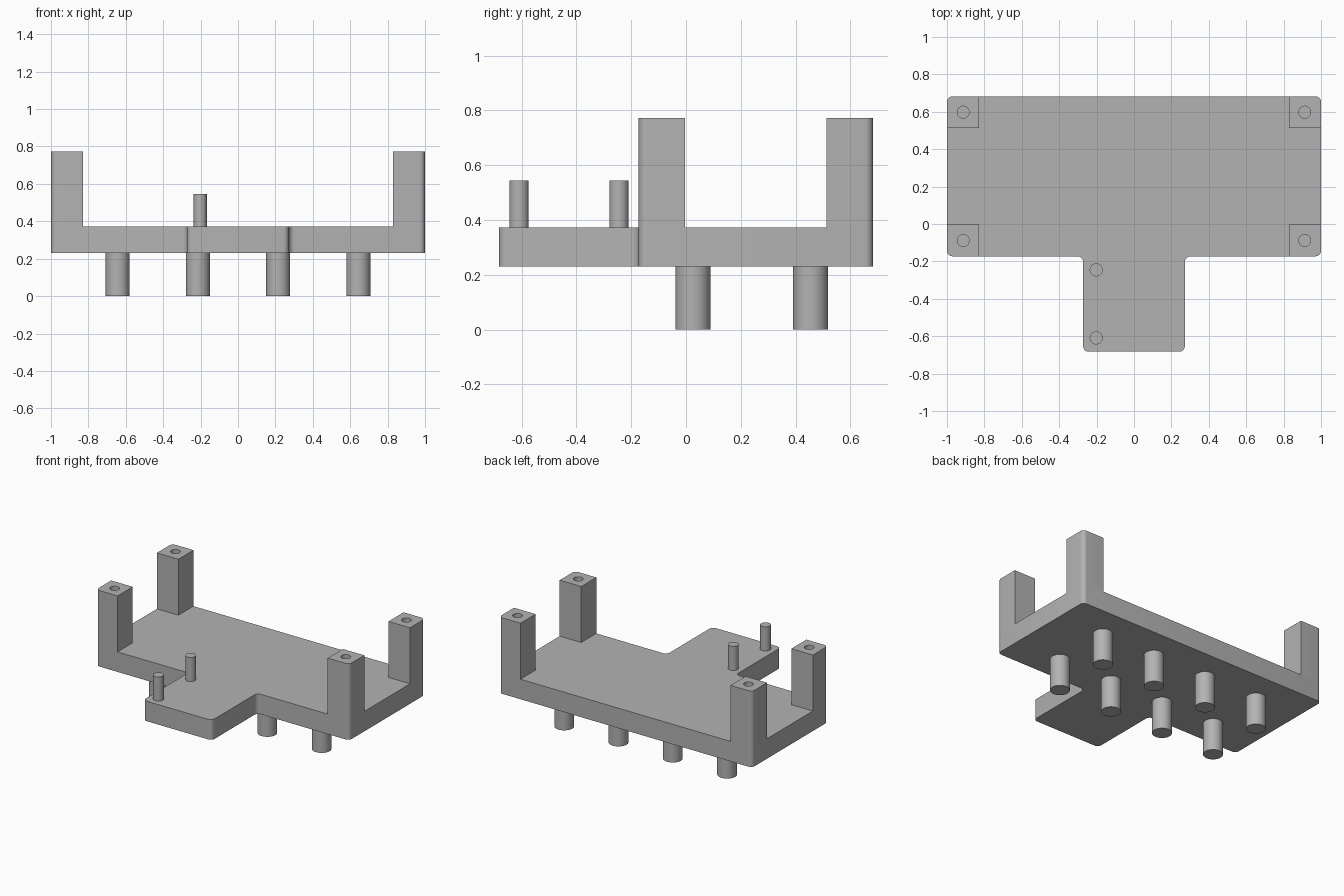
import bpy, bmesh, math

if "Cube" in bpy.data.objects:
    bpy.data.objects.remove(bpy.data.objects["Cube"], do_unlink=True)

grey = bpy.data.materials.new("plain_grey")
grey.use_nodes = True
grey.diffuse_color = (0.45, 0.45, 0.45, 1)
grey.node_tree.nodes["Principled BSDF"].inputs["Base Color"].default_value = grey.diffuse_color

BASE, DECK, POST_TOP, PIN_TOP = 0.23, 0.373, 0.773, 0.545
BACK, STEP, FRONT = 0.683, -0.173, -0.683
TAB, POST, CORNER = 0.272, 0.17, 0.03


def finish(bm, name):
    bmesh.ops.recalc_face_normals(bm, faces=bm.faces)
    mesh = bpy.data.meshes.new(name)
    bm.to_mesh(mesh)
    bm.free()
    mesh.materials.append(grey)
    obj = bpy.data.objects.new(name, mesh)
    bpy.context.collection.objects.link(obj)
    return obj


def activate(obj):
    bpy.ops.object.select_all(action='DESELECT')
    obj.select_set(True)
    bpy.context.view_layer.objects.active = obj


def smooth(obj):
    activate(obj)
    bpy.ops.object.shade_smooth_by_angle(angle=math.radians(35))


def prism(name, outline, z0, z1, rounded=lambda x, y: True):
    """Extrude an outline and round the chosen upright edges."""
    bm = bmesh.new()
    face = bm.faces.new([bm.verts.new((x, y, z0)) for x, y in outline])
    ext = bmesh.ops.extrude_face_region(bm, geom=[face])["geom"]
    bmesh.ops.translate(bm, vec=(0, 0, z1 - z0),
                        verts=[v for v in ext if isinstance(v, bmesh.types.BMVert)])
    upright = [e for e in bm.edges
               if abs(e.verts[0].co.z - e.verts[1].co.z) > 0.01
               and rounded(e.verts[0].co.x, e.verts[0].co.y)]
    bmesh.ops.bevel(bm, geom=upright, offset=CORNER, segments=6,
                    profile=0.5, affect='EDGES')
    return finish(bm, name)


def cylinder(name, x, y, z0, z1, radius):
    bm = bmesh.new()
    bmesh.ops.create_cone(bm, cap_ends=True, segments=40, radius1=radius,
                          radius2=radius, depth=z1 - z0)
    bmesh.ops.translate(bm, vec=(x, y, (z0 + z1) / 2), verts=bm.verts)
    return finish(bm, name)


# T-shaped base plate
half = [(TAB, FRONT), (TAB, STEP), (1, STEP), (1, BACK)]
smooth(prism("base_plate", half + [(-x, y) for x, y in reversed(half)], BASE, DECK))

# Corner posts with a blind screw hole in each top
for side, sx in (("right", -1), ("left", 1)):
    for end, y, inward in (("front", STEP, 1), ("back", BACK, -1)):
        xi, yi = sx * (1 - POST), y + inward * POST
        post = prism(f"{end}_{side}_post", [(sx, y), (xi, y), (xi, yi), (sx, yi)],
                     DECK, POST_TOP,
                     lambda px, py: abs(px) > 0.95 and abs(py - y) < 0.01)
        hole = cylinder("hole_cutter", sx * 0.913, y + inward * POST / 2,
                        POST_TOP - 0.2, POST_TOP + 0.1, 0.032)
        hole.hide_render = True
        cut = post.modifiers.new("screw_hole", 'BOOLEAN')
        cut.operation, cut.solver, cut.object = 'DIFFERENCE', 'EXACT', hole
        activate(post)
        bpy.ops.object.modifier_apply(modifier=cut.name)
        bpy.data.objects.remove(hole, do_unlink=True)
        smooth(post)

# Two rows of four pegs underneath
for row, y in (("front", 0.025), ("back", 0.455)):
    for i in range(4):
        smooth(cylinder(f"{row}_peg_{i + 1}", (i - 1.5) * 0.429, y, 0, BASE, 0.064))

# Thin pins on the front tab
for end, y in (("front", -0.609), ("back", -0.245)):
    smooth(cylinder(f"{end}_pin", -0.202, y, DECK, PIN_TOP, 0.035))
